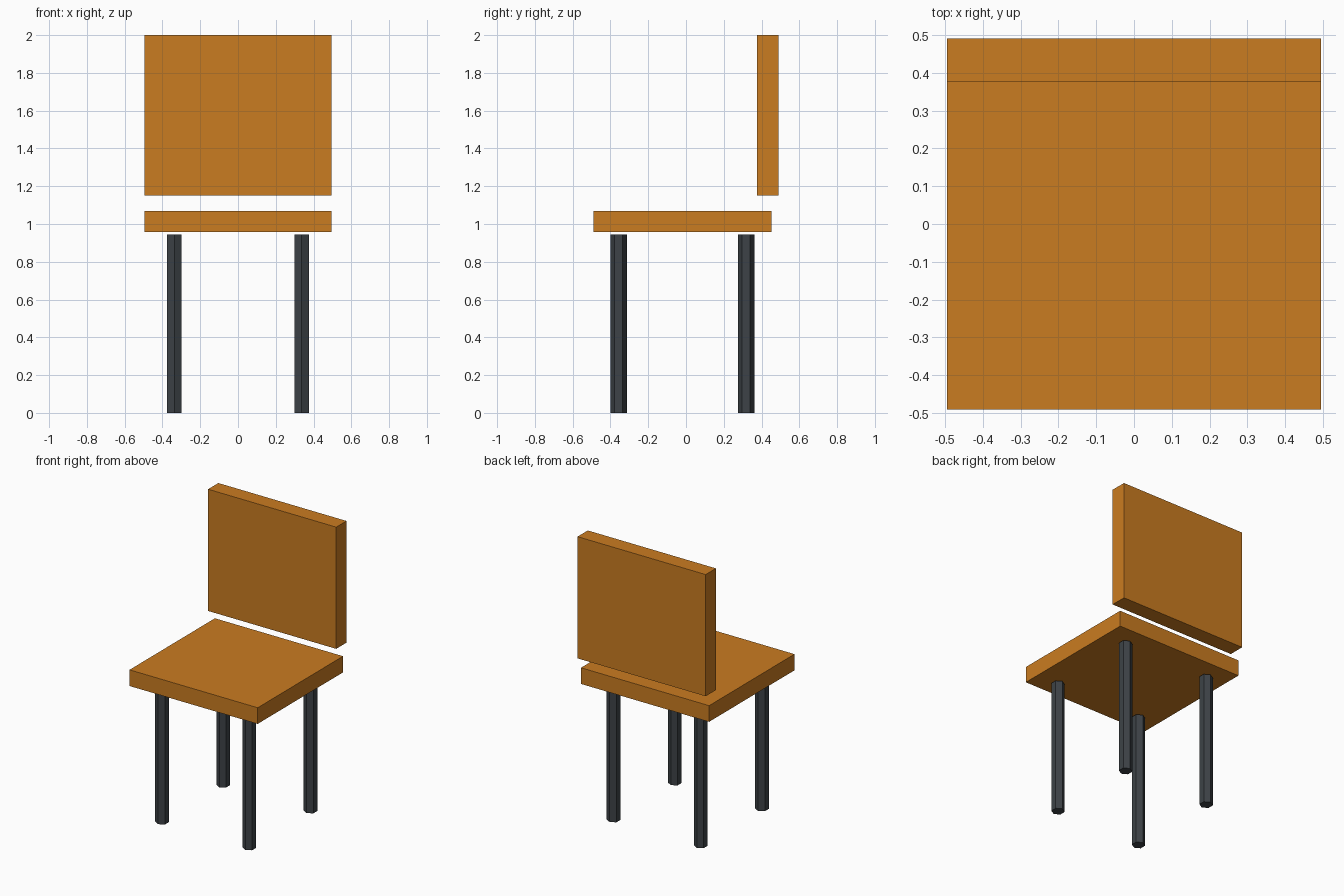
import bpy

if "Cube" in bpy.data.objects:
    bpy.data.objects.remove(bpy.data.objects["Cube"])


def material(name, rgb):
    m = bpy.data.materials.new(name)
    m.diffuse_color = (*rgb, 1.0)
    m.use_nodes = True
    m.node_tree.nodes["Principled BSDF"].inputs["Base Color"].default_value = m.diffuse_color
    return m


orange = material("orange", (0.59, 0.20, 0.015))
charcoal = material("charcoal", (0.047, 0.055, 0.063))


def slab(name, lo, hi, mat):
    """Box spanning two opposite corners."""
    centre = [(a + b) / 2 for a, b in zip(lo, hi)]
    bpy.ops.mesh.primitive_cube_add(size=1, location=centre)
    ob = bpy.context.object
    ob.name = name
    ob.scale = [b - a for a, b in zip(lo, hi)]
    bpy.ops.object.transform_apply(location=False, rotation=False, scale=True)
    ob.data.materials.append(mat)


def leg(name, x, y, height=0.945):
    """Six-sided post standing on the floor, corners facing front and back."""
    bpy.ops.mesh.primitive_cylinder_add(vertices=6, radius=0.0435, depth=height,
                                        location=(x, y, height / 2))
    ob = bpy.context.object
    ob.name = name
    ob.data.materials.append(charcoal)


# Seat and floating backrest
slab("seat", (-0.495, -0.49, 0.957), (0.495, 0.452, 1.07), orange)
slab("backrest", (-0.495, 0.377, 1.15), (0.495, 0.49, 2.0), orange)

# Four legs
for side, x in (("left", -0.337), ("right", 0.337)):
    for end, y in (("front", -0.357), ("back", 0.318)):
        leg(f"{end}_{side}_leg", x, y)
